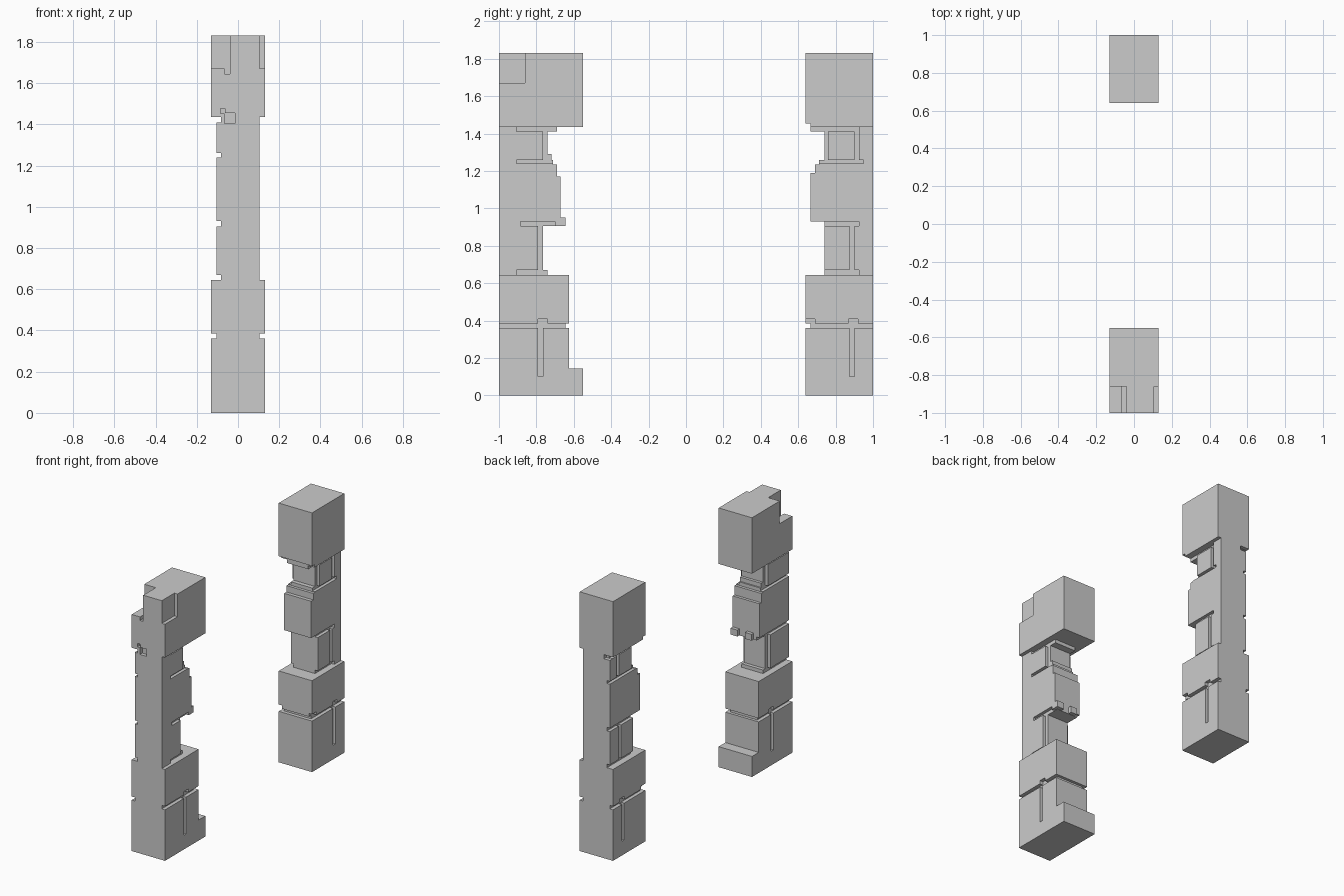
import bpy, bmesh

if "Cube" in bpy.data.objects:
    bpy.data.objects.remove(bpy.data.objects["Cube"])

W, H = 0.13, 1.83      # half width and height of each post
MID, DEEP = 0.105, 0.083   # half widths of the shaft and of the groove floors


def prism(name, profile, x0, x1):
    """Extrude a (y, z) side profile along x."""
    bm = bmesh.new()
    face = bm.faces.new([bm.verts.new((x0, y, z)) for y, z in profile])
    ext = bmesh.ops.extrude_face_region(bm, geom=[face])
    verts = [v for v in ext["geom"] if isinstance(v, bmesh.types.BMVert)]
    bmesh.ops.translate(bm, verts=verts, vec=(x1 - x0, 0, 0))
    bmesh.ops.recalc_face_normals(bm, faces=bm.faces)
    me = bpy.data.meshes.new(name)
    bm.to_mesh(me)
    bm.free()
    ob = bpy.data.objects.new(name, me)
    bpy.context.collection.objects.link(ob)
    return ob


def box(name, x0, x1, y0, y1, z0, z1):
    return prism(name, [(y0, z0), (y1, z0), (y1, z1), (y0, z1)], x0, x1)


def side_cuts(half, y0, y1, z0, z1):
    """The same recess on both sides of a post."""
    return [(half, 0.2, y0, y1, z0, z1), (-0.2, -half, y0, y1, z0, z1)]


def carve(ob, cuts):
    cutters = []
    for c in cuts:
        cutter = box("cutter", *c)
        cutter.hide_render = True
        mod = ob.modifiers.new("cut", "BOOLEAN")
        mod.operation = "DIFFERENCE"
        mod.solver = "EXACT"
        mod.object = cutter
        cutters.append(cutter)
    dg = bpy.context.evaluated_depsgraph_get()
    me = bpy.data.meshes.new_from_object(ob.evaluated_get(dg))
    ob.modifiers.clear()
    ob.data = me
    for cutter in cutters:
        bpy.data.objects.remove(cutter)


def steps(outer, levels):
    """Stepped side profile from (inner y, top z) levels."""
    pts, z = [(outer, 0)], 0
    for y, top in levels:
        pts += [(y, z), (y, top)]
        z = top
    return pts + [(outer, z)]


# recesses shared by both posts: narrow shaft, ring groove, through grooves on the left
shared = side_cuts(MID, -2, 2, 0.645, 1.435) + side_cuts(MID, -2, 2, 0.36, 0.385)
for z0, z1 in ((0.645, 0.67), (0.905, 0.93), (1.24, 1.26), (1.41, 1.435)):
    shared.append((-0.2, -DEEP, -2, 2, z0, z1))

# front post
front = prism("front_post", steps(-1, [
    (-0.55, 0.145), (-0.625, 0.36), (-0.645, 0.385), (-0.625, 0.645),
    (-0.74, 0.67), (-0.765, 0.905), (-0.67, 1.17), (-0.69, 1.235),
    (-0.71, 1.26), (-0.72, 1.29), (-0.74, 1.41), (-0.69, 1.435), (-0.55, H)]), -W, W)
cuts = list(shared)
for y0, z0, z1 in ((-0.905, 0.645, 0.67), (-0.885, 0.905, 0.93),
                   (-0.905, 1.24, 1.26), (-0.905, 1.41, 1.435)):
    cuts.append((DEEP, 0.2, y0, -0.3, z0, z1))
cuts += side_cuts(MID, -0.79, -0.765, 0.10, 0.37)
cuts += side_cuts(MID, -0.79, -0.74, 0.375, 0.408)
cuts += side_cuts(DEEP, -0.79, -0.70, 0.66, 0.915)
cuts += side_cuts(DEEP, -0.765, -0.60, 1.25, 1.42)
cuts += [
    (-0.2, -0.04, -1.1, -0.86, 1.67, 2),         # top corner notches
    (-0.065, -0.04, -1.1, -0.86, 1.645, 1.7),
    (MID, 0.2, -1.1, -0.86, 1.67, 2),
    (-0.085, -0.063, -1.1, -0.975, 1.453, 1.477),  # small pits in the front face
    (-0.065, -0.015, -1.1, -0.975, 1.405, 1.455),
]
carve(front, cuts)

# small tabs under the front post's bulge
for i, (x0, x1) in enumerate(((0.05, MID), (-0.06, -0.01))):
    box(f"tab_{i + 1}", x0, x1, -0.70, -0.645, 0.907, 0.952)

# back post
back = prism("back_post", steps(1, [
    (0.64, 0.36), (0.665, 0.385), (0.64, 0.645), (0.74, 0.93), (0.665, 1.19),
    (0.69, 1.235), (0.71, 1.26), (0.74, 1.41), (0.665, 1.455), (0.64, H)]), -W, W)
cuts = list(shared)
for y1, z0, z1 in ((0.925, 0.645, 0.67), (0.925, 0.905, 0.93),
                   (0.95, 1.24, 1.26), (0.925, 1.41, 1.435)):
    cuts.append((DEEP, 0.2, 0.5, y1, z0, z1))
cuts += side_cuts(MID, 0.875, 0.90, 0.10, 0.37)
cuts += side_cuts(MID, 0.87, 0.92, 0.375, 0.408)
cuts += side_cuts(MID, 0.5, 0.69, 0.375, 0.408)
cuts += side_cuts(DEEP, 0.875, 0.90, 0.66, 0.915)
cuts += side_cuts(DEEP, 0.90, 0.925, 1.25, 1.42)
cuts += side_cuts(DEEP, 0.70, 0.76, 1.25, 1.42)
cuts.append((-0.2, -0.06, 0.975, 1.1, 1.408, 1.437))  # pit in the outer face
carve(back, cuts)
